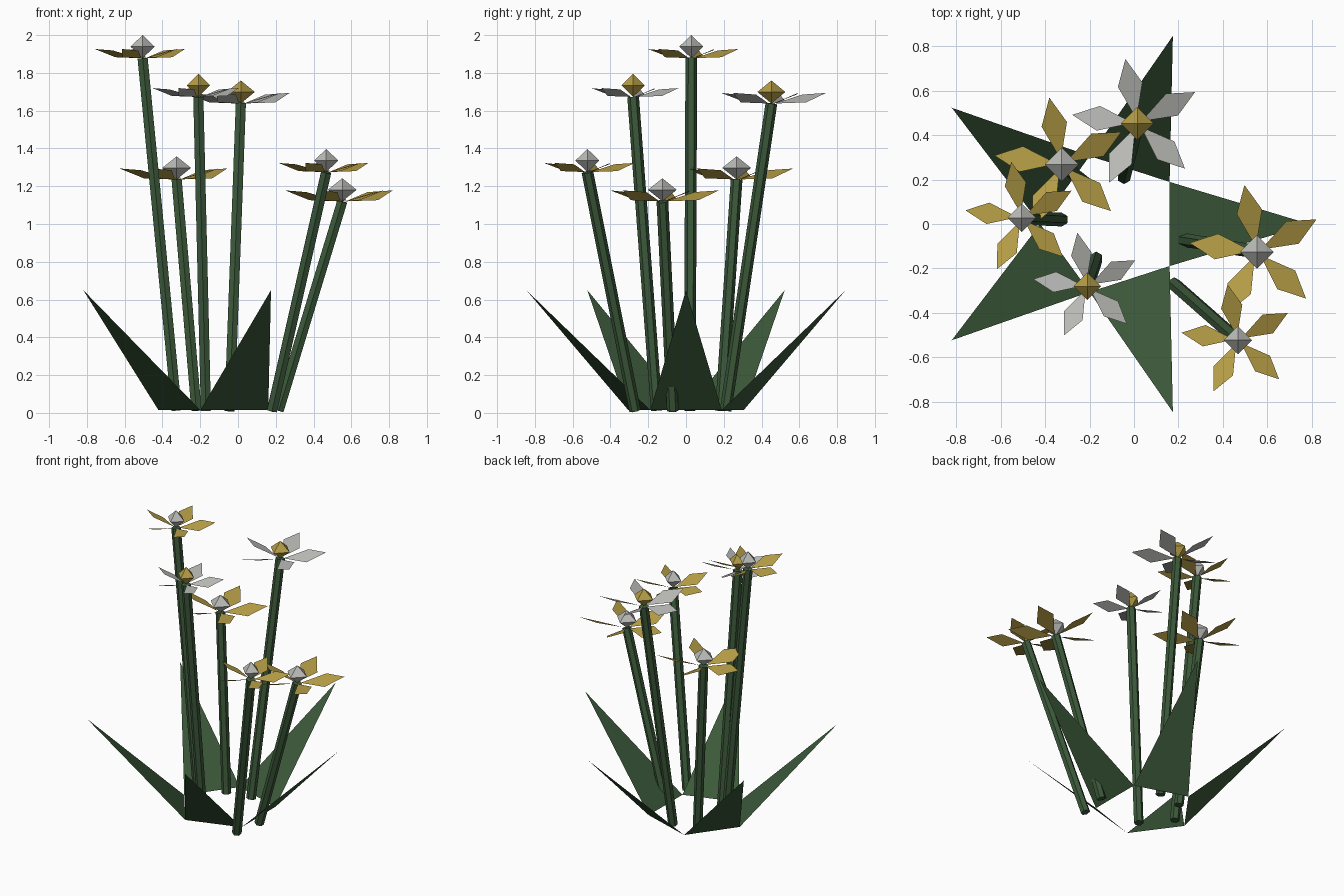
import bpy
from math import cos, sin, pi, radians
from mathutils import Vector, Matrix

if "Cube" in bpy.data.objects:
    bpy.data.objects.remove(bpy.data.objects["Cube"])


def material(name, rgb):
    m = bpy.data.materials.new(name)
    m.diffuse_color = (*rgb, 1)
    m.use_nodes = True
    m.node_tree.nodes["Principled BSDF"].inputs["Base Color"].default_value = m.diffuse_color
    return m


GREEN = material("leaf green", (0.045, 0.10, 0.042))
GOLD = material("gold", (0.46, 0.335, 0.06))
WHITE = material("pale grey", (0.49, 0.49, 0.47))


def add_mesh(name, verts, faces, mat):
    me = bpy.data.meshes.new(name)
    me.from_pydata([tuple(v) for v in verts], [], faces)
    me.materials.append(mat)
    ob = bpy.data.objects.new(name, me)
    bpy.context.collection.objects.link(ob)
    return ob


# Five flat pointed leaves rising from the sides of a pentagon
def leaf(angle):
    rot = Matrix.Rotation(angle, 3, 'Z')
    pts = [(0.26, -0.189, 0.015), (0.26, 0.189, 0.015), (0.889, 0, 0.65)]
    verts = [rot @ Vector(p) + Vector((-0.10, 0, 0)) for p in pts]
    add_mesh("leaf", verts, [(0, 2, 1)], GREEN)


# Six-sided stem between two points, with ends square to its axis
def stem(bottom, top, radius=0.031, n=6):
    b, t = Vector(bottom), Vector(top)
    rot = Vector((0, 0, 1)).rotation_difference(t - b)
    ring = [rot @ Vector((radius * sin(2 * pi * i / n),
                          radius * cos(2 * pi * i / n), 0)) for i in range(n)]
    ring.reverse()
    verts = [b + r for r in ring] + [t + r for r in ring]
    faces = [(i, (i + 1) % n, n + (i + 1) % n, n + i) for i in range(n)]
    faces += [tuple(reversed(range(n))), tuple(range(n, 2 * n))]
    add_mesh("stem", verts, faces, GREEN)


# Five kite-shaped petals, each rolled slightly like a propeller blade
def petals(centre, length, mat):
    verts, faces = [], []
    kite = [(0.07, 0, 0.0), (0.60, -0.19, 0.02),
            (1.0, 0, 0.19), (0.60, 0.19, 0.16)]
    for k in range(5):
        rot = Matrix.Rotation(radians(28.5 + 72 * k), 3, 'Z')
        verts += [Vector(centre) + rot @ (Vector(p) * length) for p in kite]
        faces.append(tuple(range(4 * k, 4 * k + 4)))
    add_mesh("petals", verts, faces, mat)


# Octahedral flower centre sitting on the petals
def bud(centre, radius, mat):
    c = Vector(centre) + Vector((0, 0, 0.061))
    ring = [c + Vector((radius * cos(i * pi / 2), radius * sin(i * pi / 2), 0))
            for i in range(4)]
    verts = ring + [c + Vector((0, 0, 0.061)), c - Vector((0, 0, 0.061))]
    faces = [(i, (i + 1) % 4, 4) for i in range(4)]
    faces += [((i + 1) % 4, i, 5) for i in range(4)]
    add_mesh("bud", verts, faces, mat)


for i in range(5):
    leaf(2 * pi * i / 5)

# flower centre, stem foot, petal length, petal colour, bud colour
flowers = [
    ((-0.505, 0.028, 1.878), (-0.325, 0.02), 0.255, GOLD, WHITE),
    ((-0.21, -0.28, 1.673), (-0.17, -0.155), 0.245, WHITE, GOLD),
    ((0.015, 0.452, 1.638), (-0.045, 0.21), 0.295, WHITE, GOLD),
    ((-0.325, 0.268, 1.236), (-0.22, 0.185), 0.305, GOLD, WHITE),
    ((0.467, -0.522, 1.275), (0.18, -0.27), 0.255, GOLD, WHITE),
    ((0.552, -0.125, 1.12), (0.215, -0.07), 0.305, GOLD, WHITE),
]
for head, foot, length, petal_mat, bud_mat in flowers:
    stem((*foot, 0.012), head)
    petals(head, length, petal_mat)
    bud(head, 0.25 * length, bud_mat)
